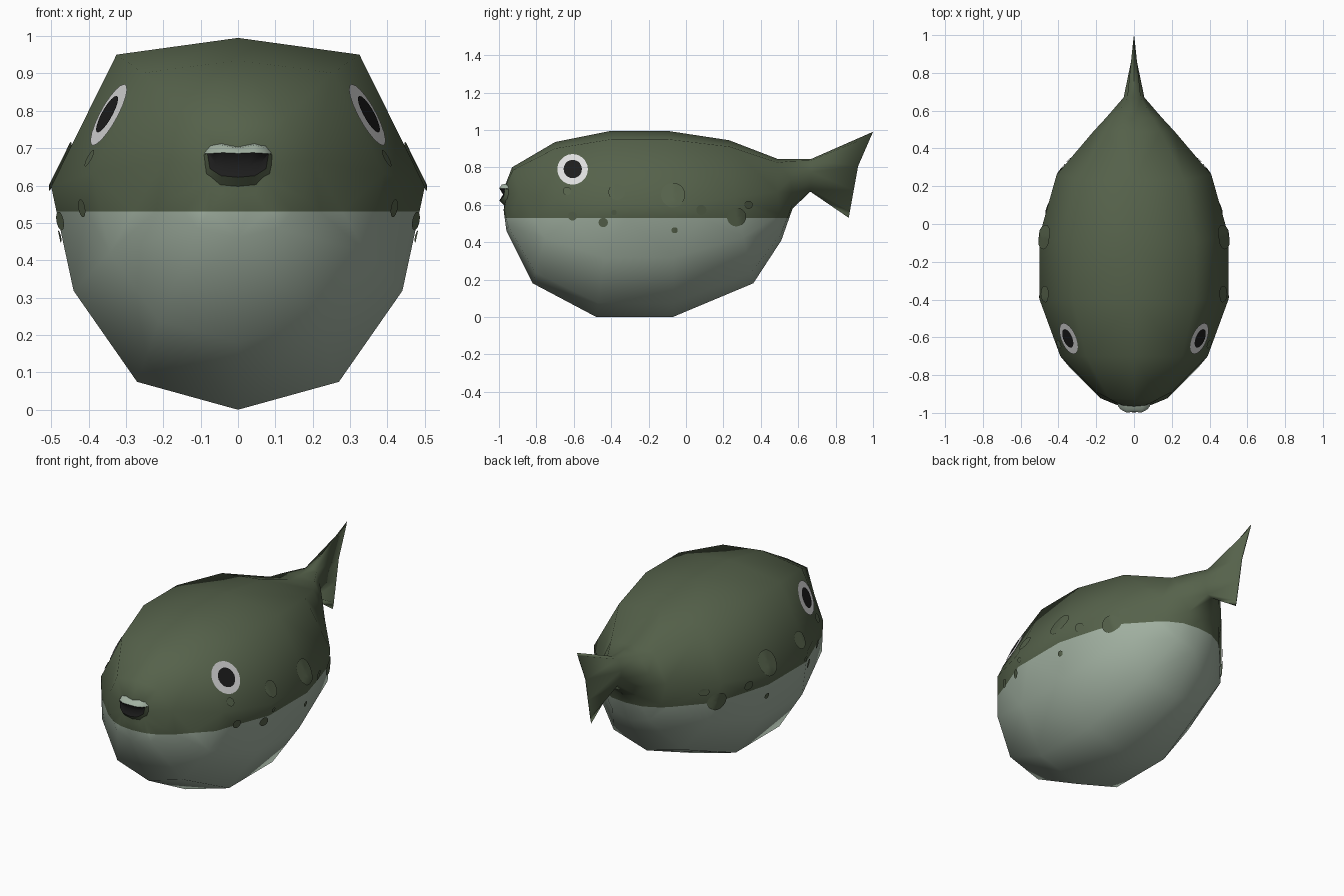
import bpy, bmesh, math
from mathutils import Vector
from mathutils.bvhtree import BVHTree

if "Cube" in bpy.data.objects:
    bpy.data.objects.remove(bpy.data.objects["Cube"])


def material(name, rgb):
    m = bpy.data.materials.new(name)
    m.diffuse_color = (*rgb, 1)
    m.use_nodes = True
    m.node_tree.nodes["Principled BSDF"].inputs["Base Color"].default_value = m.diffuse_color
    return m


GREEN = material("olive green", (0.092, 0.122, 0.070))
BELLY = material("pale belly", (0.355, 0.435, 0.355))
WHITE = material("eye white", (0.72, 0.72, 0.72))
BLACK = material("black", (0.012, 0.012, 0.012))


def finish(bm, name, mats, smooth=True):
    me = bpy.data.meshes.new(name)
    for f in bm.faces:
        f.smooth = smooth
    bm.to_mesh(me)
    bm.free()
    for m in mats:
        me.materials.append(m)
    ob = bpy.data.objects.new(name, me)
    bpy.context.collection.objects.link(ob)
    return ob


# Body and tail: one ten-sided loft
# each ring: y top, z top, half width, y side, y bottom, z bottom
RINGS = [
    (-0.965, 0.71, 0.08, -0.955, -0.975, 0.57),
    (-0.93, 0.80, 0.20, -0.89, -0.96, 0.46),
    (-0.70, 0.935, 0.39, -0.70, -0.82, 0.18),
    (-0.40, 0.995, 0.50, -0.40, -0.48, 0.0),
    (-0.10, 0.995, 0.50, -0.06, -0.07, 0.0),
    (0.23, 0.945, 0.41, 0.26, 0.36, 0.18),
    (0.49, 0.845, 0.215, 0.49, 0.51, 0.41),
    (0.56, 0.845, 0.15, 0.56, 0.57, 0.58),
    (0.67, 0.845, 0.055, 0.67, 0.665, 0.67),
    (1.0, 0.99, 0.003, 0.92, 0.87, 0.53),
]
HALF = [(0, 1), (0.65, 0.955), (1, 0.6), (0.88, 0.32), (0.54, 0.075), (0, 0)]
SECTION = HALF + [(-x, t) for x, t in HALF[-2:0:-1]]

body = bmesh.new()
loops = []
for yt, zt, w, ys, yb, zb in RINGS:
    loop = []
    for x, t in SECTION:
        if t >= 0.6:
            y = ys + (yt - ys) * (t - 0.6) / 0.4
        else:
            y = yb + (ys - yb) * t / 0.6
        loop.append(body.verts.new((x * w, y, zb + (zt - zb) * t)))
    loops.append(loop)
n = len(SECTION)
for a, b in zip(loops, loops[1:]):
    for i in range(n):
        j = (i + 1) % n
        body.faces.new((a[i], a[j], b[j], b[i]))
body.faces.new(loops[0])
body.faces.new(loops[-1])
bmesh.ops.recalc_face_normals(body, faces=body.faces[:])
bmesh.ops.triangulate(body, faces=body.faces[:])
# cut at the waterline so the belly has its own colour
bmesh.ops.bisect_plane(body, geom=body.verts[:] + body.edges[:] + body.faces[:],
                       plane_co=(0, 0, 0.53), plane_no=(0, 0, 1))
for f in body.faces:
    c = f.calc_center_median()
    f.material_index = 1 if c.z < 0.53 and c.y < 0.7 else 0
bmesh.ops.triangulate(body, faces=body.faces[:])
tree = BVHTree.FromBMesh(body)
finish(body, "body", [GREEN, BELLY])


# Plates that hug the body sides: discs projected along x
def side_disc(bm, y, z, r, lift, sides=20):
    def put(s, yy, zz):
        hit = tree.ray_cast(Vector((s * 2, yy, zz)), Vector((-s, 0, 0)))
        return bm.verts.new(hit[0] + hit[1] * lift)

    for s in (1, -1):
        centre = put(s, y, z)
        rings = []
        for k in (1 / 3, 2 / 3, 1):
            rings.append([put(s, y + r * k * math.cos(2 * math.pi * i / sides),
                              z + r * k * math.sin(2 * math.pi * i / sides))
                          for i in range(sides)])
        for i in range(sides):
            j = (i + 1) % sides
            fs = [(centre, rings[0][i], rings[0][j])]
            for a, b in zip(rings, rings[1:]):
                fs.append((a[i], b[i], b[j], a[j]))
            for f in fs:
                bm.faces.new(f if s > 0 else f[::-1])


def discs(name, mat, items, lift):
    bm = bmesh.new()
    for y, z, r in items:
        side_disc(bm, y, z, r, lift)
    finish(bm, name, [mat])


discs("eye_whites", WHITE, [(-0.605, 0.787, 0.082)], 0.005)
discs("pupils", BLACK, [(-0.603, 0.787, 0.049)], 0.009)
discs("skin_spots", GREEN, [
    (-0.635, 0.67, 0.022), (-0.37, 0.665, 0.043), (-0.07, 0.65, 0.064),
    (0.08, 0.573, 0.027), (0.267, 0.535, 0.05), (0.33, 0.60, 0.022),
    (-0.44, 0.506, 0.025), (-0.605, 0.54, 0.024), (-0.062, 0.465, 0.016),
    (-0.385, 0.56, 0.014)], 0.007)


# Mouth: strips lofted between mirrored curves
def mirrored(half):
    return [(-x, y, z) for x, y, z in half[:0:-1]] + half


def strip(name, mat, *curves):
    bm = bmesh.new()
    rows = [[bm.verts.new(p) for p in mirrored(c)] for c in curves]
    for a, b in zip(rows, rows[1:]):
        for i in range(len(a) - 1):
            bm.faces.new((a[i], a[i + 1], b[i + 1], b[i]))
    bmesh.ops.recalc_face_normals(bm, faces=bm.faces[:])
    finish(bm, name, [mat])


low_rim = [(0, -0.998, 0.622), (0.045, -0.992, 0.626), (0.075, -0.975, 0.645), (0.082, -0.968, 0.686)]
top_rim = [(0, -0.995, 0.686), (0.04, -0.998, 0.688), (0.07, -0.982, 0.686), (0.082, -0.968, 0.686)]
strip("lower_lip", GREEN,
      [(0, -0.955, 0.58), (0.05, -0.95, 0.585), (0.10, -0.925, 0.61), (0.102, -0.925, 0.68)],
      low_rim)
strip("upper_lip", BELLY,
      [(0, -0.95, 0.706), (0.045, -0.95, 0.714), (0.075, -0.94, 0.71), (0.10, -0.925, 0.685)],
      [(0, -0.98, 0.70), (0.042, -0.985, 0.708), (0.072, -0.97, 0.702), (0.088, -0.955, 0.686)],
      top_rim)
strip("mouth_inside", BLACK, low_rim,
      [(0, -0.978, 0.655), (0.03, -0.978, 0.655), (0.06, -0.972, 0.66), (0.08, -0.967, 0.686)],
      top_rim)
